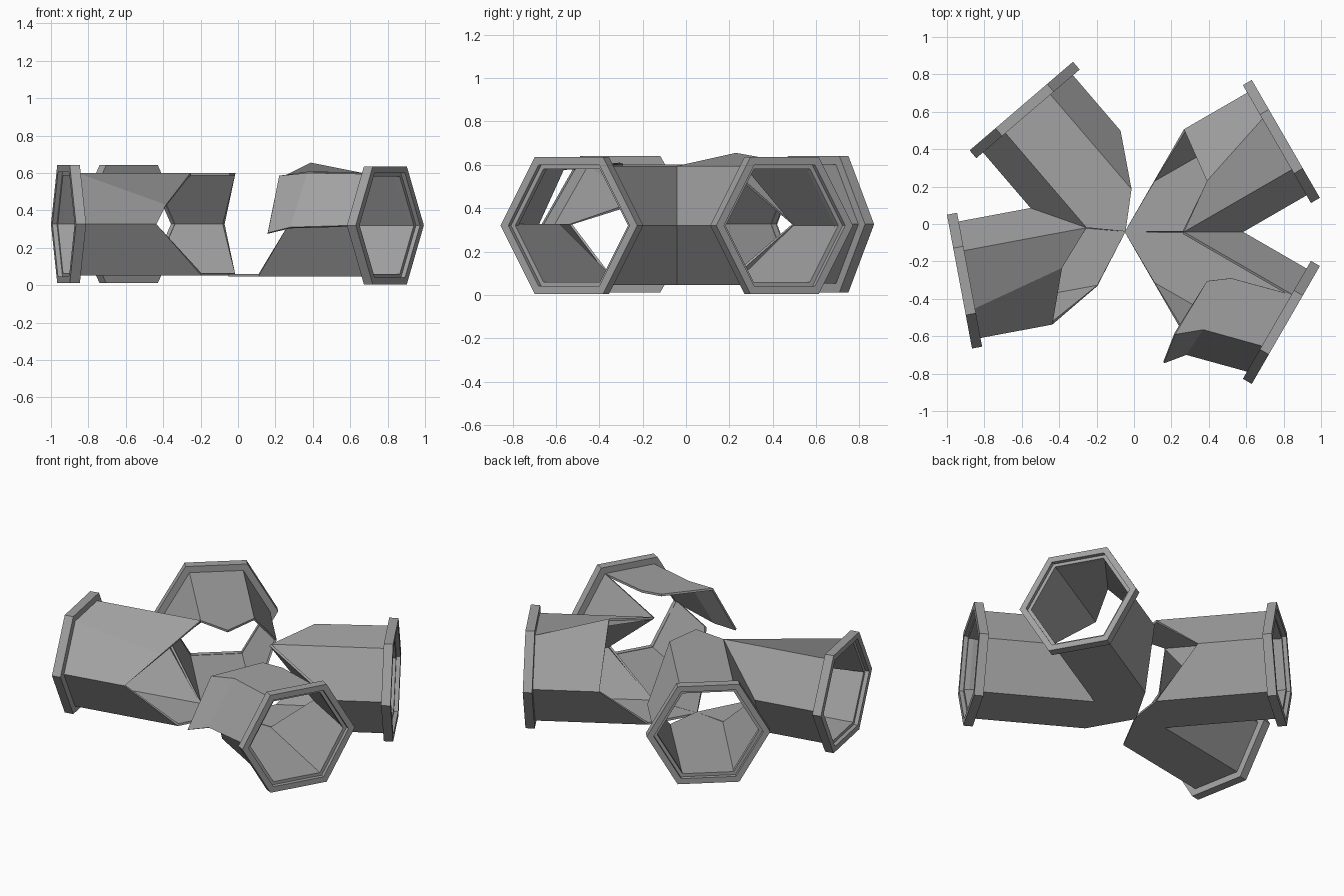
import bpy, bmesh
from math import sin, cos, radians, pi
from mathutils import Vector

cube = bpy.data.objects.get("Cube")
if cube:
    bpy.data.objects.remove(cube, do_unlink=True)

# Single grey metal
metal = bpy.data.materials.new("grey_metal")
metal.use_nodes = True
metal.diffuse_color = (0.36, 0.36, 0.36, 1)
metal.node_tree.nodes["Principled BSDF"].inputs["Base Color"].default_value = metal.diffuse_color

R = 0.317             # hexagon radius of the pipe
WALL = 0.014
TUBE_END = 0.95
# Section corners start at the ridge facing the neighbouring arm
SECTION = [(R * cos(k * pi / 3), R * sin(k * pi / 3)) for k in range(6)]


def make_object(name, points, faces, probe=None, probe_up=False, wall=0):
    """Mesh from points; the probe face tells which way is outside."""
    bm = bmesh.new()
    verts = [bm.verts.new(p) for p in points]
    made = [bm.faces.new([verts[i] for i in f]) for f in faces]
    bmesh.ops.recalc_face_normals(bm, faces=bm.faces)
    bm.normal_update()
    if probe is not None and (made[probe].normal.z > 0) != probe_up:
        bmesh.ops.reverse_faces(bm, faces=bm.faces)
    loose = [v for v in bm.verts if not v.link_faces]
    bmesh.ops.delete(bm, geom=loose, context='VERTS')
    mesh = bpy.data.meshes.new(name)
    bm.to_mesh(mesh)
    bm.free()
    mesh.materials.append(metal)
    obj = bpy.data.objects.new(name, mesh)
    bpy.context.collection.objects.link(obj)
    if wall:
        solid = obj.modifiers.new("wall", 'SOLIDIFY')
        solid.thickness = wall
        solid.offset = -1
    return obj


def arm_frame(origin, heading, m):
    """Returns a function placing (along, side, up) in the model."""
    a = radians(heading)
    axis = Vector((cos(a), sin(a), 0))
    side = Vector((sin(a), -cos(a), 0)) * m
    base = Vector(origin)
    return lambda u, s, z: base + axis * u + side * s + Vector((0, 0, z))


def pipe_arm(name, origin, bisector, m, floor_tip, top_tip=None, torn=None, open_top=False):
    place = arm_frame(origin, bisector + 30 * m, m)
    # Mitred seam on the inside, open end at the flange
    seam = [place(abs(s) / 0.57735, s, z) for s, z in SECTION]
    end = [place(TUBE_END, s, z) for s, z in SECTION]
    if torn:
        seam[2] = Vector(torn)
    points = seam + end
    faces = []
    for k in range(6):
        if open_top and k in (1, 2):
            continue
        n = (k + 1) % 6
        loop = [k, k + 6, n + 6, n]
        tip = {1: top_tip, 4: floor_tip}.get(k)
        if tip:
            z = seam[k].z
            points.append(Vector((tip[0], tip[1], z)))
            loop.append(len(points) - 1)
        if k == 4:
            floor = len(faces)
        faces.append(loop)
    make_object(name + "_pipe", points, faces, floor, False, WALL)

    # Stepped hexagonal flange
    profile = [(0.364, 0.94), (0.364, 0.995), (0.323, 0.995),
               (0.323, 0.97), (0.3, 0.97), (0.3, 0.94)]
    n = len(profile)
    ring = [place(u, s * r / R, z * r / R) for s, z in SECTION for r, u in profile]
    quads = [(i * n + j, i * n + (j + 1) % n,
              (i + 1) % 6 * n + (j + 1) % n, (i + 1) % 6 * n + j)
             for i in range(6) for j in range(n)]
    make_object(name + "_flange", ring, quads)
    return end


# Right-hand broken junction: one lifted panel, one torn open
right_origin, right_tip = (-0.05, -0.0425, 0.32), (-0.05, -0.0425)
pipe_arm("back_left", right_origin, 0, 1, right_tip, torn=(0.39, 0.23, 0.655))
end = pipe_arm("front_left", right_origin, 0, -1, right_tip, open_top=True)

# Bent flap torn from the front arm
flap = [end[1], end[2], end[3],
        (0.52, -0.29, 0.605), (0.37, -0.565, 0.6), (0.28, -0.70, 0.31),
        (0.39, -0.305, 0.61), (0.22, -0.59, 0.585), (0.16, -0.745, 0.28)]
flap_faces = [(r * 3 + c, r * 3 + c + 1, r * 3 + c + 4, r * 3 + c + 3)
              for r in range(2) for c in range(2)]
make_object("torn_flap", flap, flap_faces, 0, True, WALL)

# Left-hand broken junction: cut-back centre, one sagging panel
left_origin, left_tip = (0.045, -0.125, 0.326), (-0.045, -0.04)
pipe_arm("back_right", left_origin, 160.6, -1, left_tip, top_tip=left_tip)
pipe_arm("front_right", left_origin, 160.6, 1, left_tip, torn=(-0.385, -0.235, 0.43))
